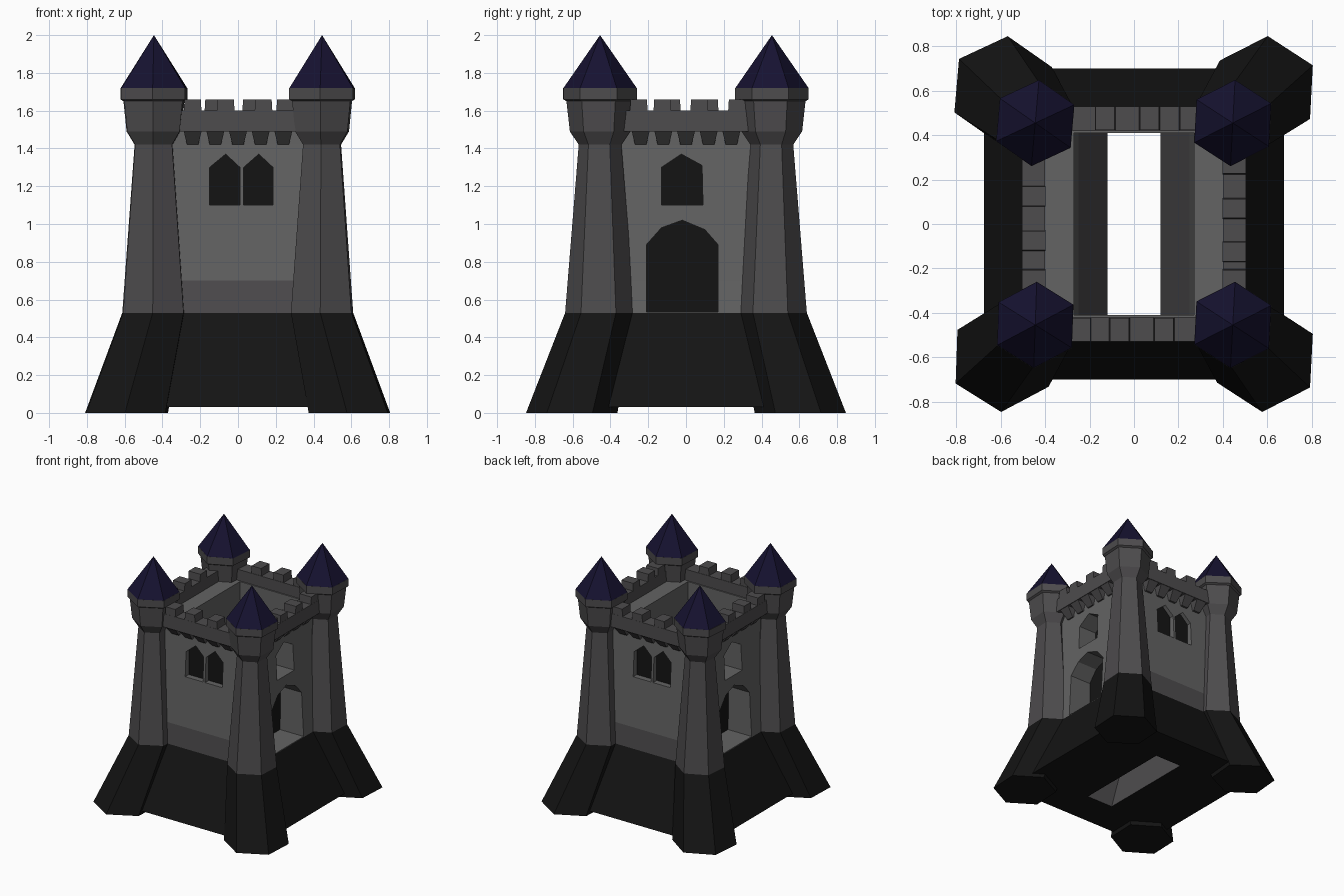
import bpy, bmesh, math
from mathutils import Matrix, Vector

if "Cube" in bpy.data.objects:
    bpy.data.objects.remove(bpy.data.objects["Cube"])


def mat(name, r, g, b):
    m = bpy.data.materials.new(name)
    m.diffuse_color = (r, g, b, 1)
    m.use_nodes = True
    m.node_tree.nodes["Principled BSDF"].inputs["Base Color"].default_value = m.diffuse_color
    return m


WALL = mat("wall_grey", .125, .125, .125)
STONE = mat("stone_grey", .075, .072, .075)
DARK = mat("dark_base", .007, .007, .007)
ROOF = mat("roof_navy", .008, .006, .03)


def finish(name, bm, mats, recalc=True):
    if recalc:
        bmesh.ops.recalc_face_normals(bm, faces=bm.faces[:])
    me = bpy.data.meshes.new(name)
    bm.to_mesh(me)
    bm.free()
    for m in mats:
        me.materials.append(m)
    ob = bpy.data.objects.new(name, me)
    bpy.context.collection.objects.link(ob)
    return ob


def loft(bm, rings, closed=False, pick=lambda seg, side: 0):
    """Skin a list of point rings, either capped or joined end to start."""
    vs = [[bm.verts.new(p) for p in r] for r in rings]
    n = len(rings[0])
    for i in range(len(vs) if closed else len(vs) - 1):
        a, b = vs[i], vs[(i + 1) % len(vs)]
        for j in range(n):
            k = (j + 1) % n
            bm.faces.new((a[j], a[k], b[k], b[j])).material_index = pick(i, j)
    if not closed:
        bm.faces.new(vs[0])
        bm.faces.new(vs[-1])


def rect(hx, hy, z, cx=0, cy=0):
    return [(cx - hx, cy - hy, z), (cx + hx, cy - hy, z),
            (cx + hx, cy + hy, z), (cx - hx, cy + hy, z)]


def hexagon(cx, cy, r, z, turn):
    return [(cx + r * math.cos(math.radians(90 + 60 * k + turn)),
             cy + r * math.sin(math.radians(90 + 60 * k + turn)), z) for k in range(6)]


# Sloped base between the tower feet, open in the middle
bm = bmesh.new()
loft(bm, [rect(.675, .70, .03), rect(.475, .50, .53),
          rect(.25, .41, .53), rect(.12, .41, .03)], True,
     lambda s, j: 1 if s == 2 else 0)
finish("base_skirt", bm, [DARK, STONE])

# Main walls: thick sides topped by walkways, darker course low on front and back
bm = bmesh.new()
loft(bm, [rect(.475, .50, .53), rect(.465, .49, .70), rect(.43, .45, 1.42),
          rect(.43, .45, 1.51), rect(.27, .41, 1.51), rect(.25, .41, .53)], True,
     lambda s, j: 1 if s == 0 and j in (0, 2) else 0)
walls = finish("walls", bm, [WALL, STONE])

# Openings: outline points are (sideways, z)
DOOR = [(-.21, .535), (.17, .535), (.17, .89), (.10, .97), (-.02, 1.02), (-.13, .98), (-.21, .89)]
GABLE = [(-.13, 1.10), (.09, 1.10), (.085, 1.31), (-.025, 1.37), (-.13, 1.30)]
LEFT = [(-.15, 1.10), (.01, 1.10), (.01, 1.30), (-.065, 1.37), (-.15, 1.30)]
RIGHT = [(.03, 1.10), (.185, 1.10), (.185, 1.30), (.11, 1.37), (.03, 1.30)]


def back_x(z):      # just outside the inner surface of the side walls
    return .25 + .02 * (z - .53) / .98 + .008


def opening(name, outline, on_side, turn):
    rot = Matrix.Rotation(turn, 4, 'Z')
    if on_side:
        inner = [Vector((back_x(z), u, z)) for u, z in outline]
        outer = [Vector((.7, u, z)) for u, z in outline]
        step = Vector((.003, 0, 0))
    else:
        inner = [Vector((u, -.418, z)) for u, z in outline]
        outer = [Vector((u, -.7, z)) for u, z in outline]
        step = Vector((0, -.003, 0))
    bm = bmesh.new()
    loft(bm, [[rot @ p for p in inner], [rot @ p for p in outer]])
    cutter = finish("cutter", bm, [])
    cutter.hide_render = True
    mod = walls.modifiers.new("cut", 'BOOLEAN')
    mod.operation, mod.object, mod.solver = 'DIFFERENCE', cutter, 'EXACT'
    bpy.context.view_layer.objects.active = walls
    bpy.ops.object.modifier_apply(modifier=mod.name)
    bpy.data.objects.remove(cutter)
    # Dark panel at the back of the recess
    bm = bmesh.new()
    bm.faces.new([bm.verts.new(rot @ (p + step)) for p in inner])
    finish(name, bm, [DARK], False)


for turn in (0, math.pi):
    opening("door", DOOR, True, turn)
    opening("side_window", GABLE, True, turn)
    opening("left_window", LEFT, False, turn)
    opening("right_window", RIGHT, False, turn)

# Parapet ring
bm = bmesh.new()
loft(bm, [rect(.505, .53, 1.49), rect(.505, .53, 1.60),
          rect(.40, .42, 1.60), rect(.40, .42, 1.49)], True)
finish("parapet", bm, [STONE])

# Merlons and corbel teeth: wall yaw, outer distance, merlon centres
SIDES = [(0, .53, (-.24, -.065, .135)),
         (90, .505, (-.25, -.125, .07, .27)),
         (180, .53, (-.25, -.07, .13)),
         (270, .505, (-.125, .075, .25))]
bm_m, bm_t = bmesh.new(), bmesh.new()
for yaw, d, centres in SIDES:
    rot = Matrix.Rotation(math.radians(yaw), 4, 'Z')
    for c in centres:
        loft(bm_m, [[rot @ Vector(p) for p in rect(w, .053, z, c, -d + .054)]
                    for w, z in ((.047, 1.595), (.043, 1.66))])
    for k in range(-2, 3):
        low = rect(.03, .012, 1.42, k * .12, -d + .076)
        high = rect(.048, .044, 1.495, k * .12, -d + .044)
        loft(bm_t, [[rot @ Vector(p) for p in r] for r in (low, high)])
finish("merlons", bm_m, [STONE])
finish("corbel_teeth", bm_t, [STONE])

# Corner towers: splayed foot, tapering shaft with flared head, pointed roof
for sx, sy, turn in ((-1, -1, -2), (1, -1, -3), (1, 1, -3), (-1, 1, -5)):
    x, y = .445 * sx, .455 * sy
    bm = bmesh.new()
    loft(bm, [hexagon(.59 * sx, .605 * sy, .242, 0, turn), hexagon(x, y, .185, .53, turn)])
    finish("tower_foot", bm, [DARK])
    bm = bmesh.new()
    loft(bm, [hexagon(x, y, r, z, turn) for r, z in
              ((.185, .53), (.113, 1.42), (.160, 1.49), (.178, 1.65), (.195, 1.66), (.195, 1.72))])
    finish("tower_shaft", bm, [STONE])
    bm = bmesh.new()
    rim = [bm.verts.new(p) for p in hexagon(x, y, .194, 1.72, turn)]
    tip = bm.verts.new((x, y, 2.0))
    for k in range(6):
        bm.faces.new((rim[k], rim[(k + 1) % 6], tip))
    bm.faces.new(rim)
    finish("tower_roof", bm, [ROOF])
